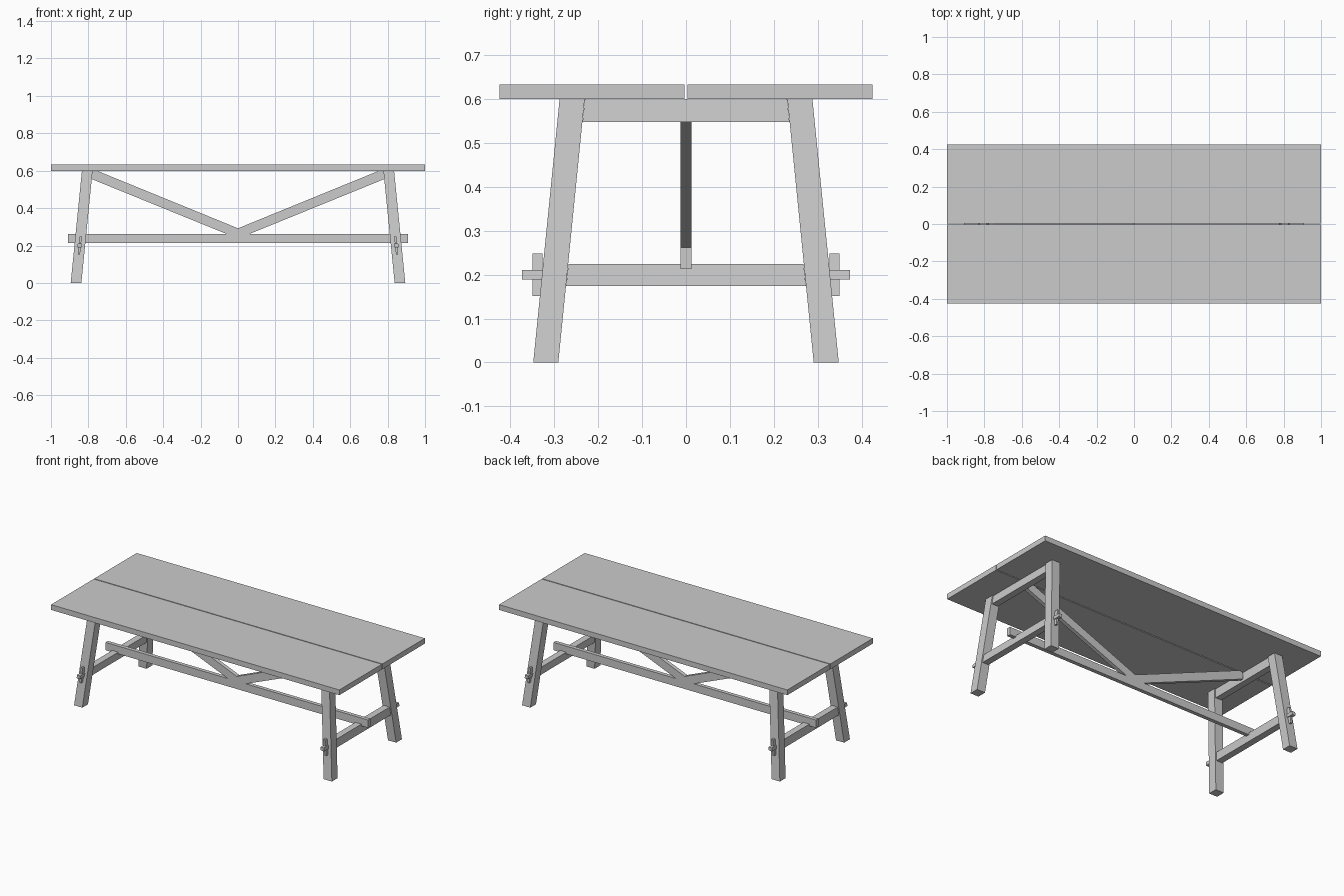
import bpy

if "Cube" in bpy.data.objects:
    bpy.data.objects.remove(bpy.data.objects["Cube"])

TOP = 0.599                      # underside of the table top


def lean_x(z):                   # leg centre line, splayed in x
    return 0.866 - 0.060 * z / 0.6


def lean_y(z):                   # leg centre line, splayed in y
    return 0.319 - 0.060 * z / 0.6


def mesh(name, verts, faces):
    me = bpy.data.meshes.new(name)
    me.from_pydata(verts, [], faces)
    ob = bpy.data.objects.new(name, me)
    bpy.context.collection.objects.link(ob)
    return ob


def loft(name, z0, r0, z1, r1):
    """Six-sided block between two rectangles (xmin, xmax, ymin, ymax)."""
    v = [(x, y, z) for z, (a, b, c, d) in ((z0, r0), (z1, r1))
         for x, y in ((a, c), (b, c), (b, d), (a, d))]
    return mesh(name, v, [(3, 2, 1, 0), (4, 5, 6, 7), (0, 1, 5, 4),
                          (1, 2, 6, 5), (2, 3, 7, 6), (3, 0, 4, 7)])


def extrude_y(name, profile, half):
    """Extrude an xz outline symmetrically along y."""
    n = len(profile)
    v = [(x, y, z) for y in (-half, half) for x, z in profile]
    f = [tuple(range(n)), tuple(range(2 * n - 1, n - 1, -1))]
    f += [(i, i + n, (i + 1) % n + n, (i + 1) % n) for i in range(n)]
    return mesh(name, v, f)


def mirror(ob, x=True, y=False):
    m = ob.modifiers.new("mirror", 'MIRROR')
    m.use_axis = (x, y, False)
    m.use_mirror_merge = False


# Two top planks with a narrow gap
plank = (-1, 1, 0.003, 0.424)
mirror(loft("top_planks", TOP, plank, 0.632, plank), False, True)


# Splayed legs
def leg_rect(z, w=0.0285):
    return (lean_x(z) - w, lean_x(z) + w, lean_y(z) - w, lean_y(z) + w)


mirror(loft("legs", 0, leg_rect(0), TOP, leg_rect(TOP)), True, True)


# Cross rails between the legs, leaning with them
def rail_rect(z):
    y = lean_y(z) - 0.029
    return (lean_x(z) - 0.021, lean_x(z) + 0.021, -y, y)


for name, z0, z1 in (("upper_cross_rails", 0.547, TOP),
                     ("lower_cross_rails", 0.174, 0.224)):
    mirror(loft(name, z0, rail_rect(z0), z1, rail_rect(z1)))


# Through tenons and their locking wedges
def strip(z, w, y0, y1):
    return (lean_x(z) - w, lean_x(z) + w, y0, y1)


tenon = [strip(z, 0.0115, 0.26, 0.373) for z in (0.189, 0.210)]
mirror(loft("tenons", 0.189, tenon[0], 0.210, tenon[1]), True, True)
wedge = [strip(z, 0.006, 0.326, 0.349) for z in (0.151, 0.248)]
mirror(loft("tenon_wedges", 0.151, wedge[0], 0.248, wedge[1]), True, True)

# Long stretcher resting on the lower rails
beam = (-0.91, 0.91, -0.012, 0.012)
loft("long_stretcher", 0.213, beam, 0.262, beam)

# V-shaped diagonal braces
mirror(extrude_y("diagonal_braces",
                 [(0, 0.262), (0.062, 0.262), (0.782, 0.555),
                  (0.778, TOP), (0.752, TOP), (0, 0.292)], 0.012))
